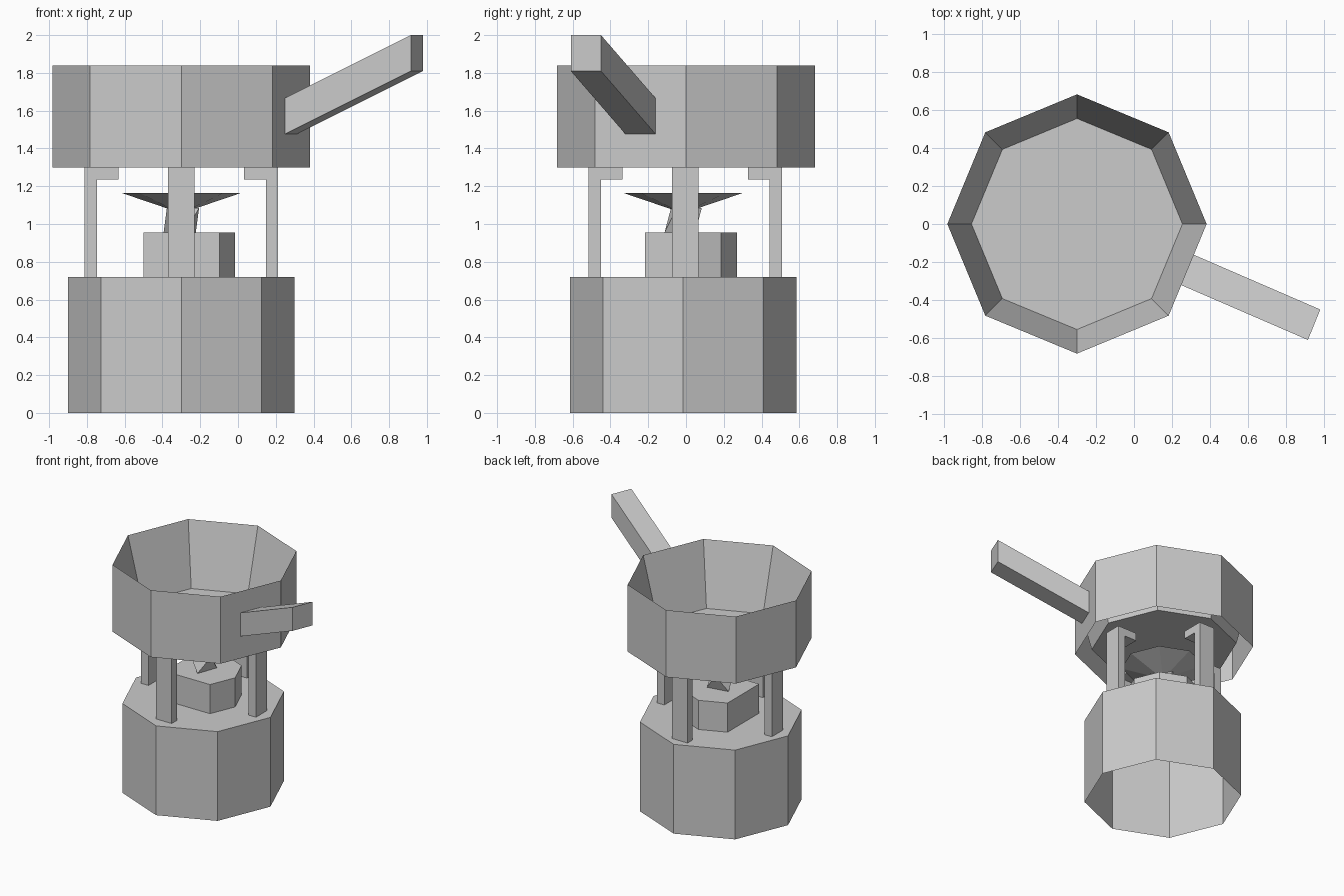
import bpy
import bmesh
from math import cos, sin, radians
from mathutils import Vector

cube = bpy.data.objects.get("Cube")
if cube:
    bpy.data.objects.remove(cube)

metal = bpy.data.materials.new("light_grey")
metal.use_nodes = True
grey = (0.6, 0.6, 0.6, 1)
metal.diffuse_color = grey
metal.node_tree.nodes["Principled BSDF"].inputs["Base Color"].default_value = grey

AXIS = Vector((-0.3, -0.015, 0))
POT_AXIS = Vector((-0.3, 0, 0))


def finish(name, bm, recalc=True):
    if recalc:
        bmesh.ops.recalc_face_normals(bm, faces=bm.faces)
    mesh = bpy.data.meshes.new(name)
    bm.to_mesh(mesh)
    bm.free()
    mesh.materials.append(metal)
    obj = bpy.data.objects.new(name, mesh)
    bpy.context.collection.objects.link(obj)
    return obj


def ring(bm, center, radius, z, angles):
    return [bm.verts.new(center + Vector((radius * cos(radians(a)), radius * sin(radians(a)), z)))
            for a in angles]


def lathe(name, center, profile, angles, cap_start=False, cap_end=False):
    """Skin faceted rings given as (radius, z), outer side first."""
    bm = bmesh.new()
    rings = [ring(bm, center, r, z, angles) for r, z in profile]
    n = len(angles)
    for low, high in zip(rings, rings[1:]):
        for i in range(n):
            j = (i + 1) % n
            bm.faces.new((low[i], low[j], high[j], high[i]))
    if cap_start:
        bm.faces.new(rings[0][::-1])
    if cap_end:
        bm.faces.new(rings[-1])
    return finish(name, bm, recalc=False)


def prism(name, outline, offset):
    """Extrude a flat outline along an offset."""
    bm = bmesh.new()
    face = bm.faces.new([bm.verts.new(p) for p in outline])
    new = bmesh.ops.extrude_face_region(bm, geom=[face])["geom"]
    bmesh.ops.translate(bm, vec=offset, verts=[v for v in new if isinstance(v, bmesh.types.BMVert)])
    return finish(name, bm)


octagon = range(0, 360, 45)

# Gas canister, open underneath
lathe("canister", AXIS, [(0.6, 0), (0.6, 0.72)], octagon, cap_end=True)

# Valve block: octagon with two corners flattened away
valve = [AXIS + Vector((0.285 * cos(radians(a)), 0.285 * sin(radians(a)), 0.72))
         for a in octagon if a not in (180, 270)]
prism("valve_block", valve, (0, 0, 0.235))

# Twisted three-sided stem between valve and burner
bm = bmesh.new()
ring(bm, AXIS, 0.1, 0.955, (-80, 40, 160))
ring(bm, AXIS, 0.1, 1.085, (-20, 100, 220))
bmesh.ops.convex_hull(bm, input=bm.verts)
finish("burner_stem", bm)

# Shallow burner cone
bm = bmesh.new()
rim = ring(bm, AXIS, 0.318, 1.165, octagon)
tip = bm.verts.new(AXIS + Vector((0, 0, 1.057)))
for i in range(len(rim)):
    bm.faces.new((rim[i - 1], tip, rim[i]))
bm.faces.new(rim)
finish("burner_cone", bm)

# Four hooked pot supports
hook = [(0.512, 0.72), (0.512, 1.3), (0.333, 1.3), (0.333, 1.235), (0.447, 1.235), (0.447, 0.72)]
for k, side in enumerate(("left", "back", "right", "front")):
    out = Vector((cos(radians(90 * k)), sin(radians(90 * k)), 0))
    across = Vector((-out.y, out.x, 0)) * 0.07
    center = Vector((-0.3, -0.004, 0))
    outline = [center + out * r - across + Vector((0, 0, z)) for r, z in hook]
    prism(side + "_support", outline, across * 2)

# Pot: straight outer wall, tapered inner wall and raised floor
lathe("pot", POT_AXIS, [(0.682, 1.3), (0.682, 1.84), (0.555, 1.338)], octagon, cap_end=True)

# Slanted handle, square to one pot facet
grip_end = [(0.245, -0.32, 1.475), (0.31, -0.16, 1.475), (0.31, -0.16, 1.665), (0.245, -0.32, 1.665)]
prism("handle", grip_end, (0.67, -0.29, 0.335))
